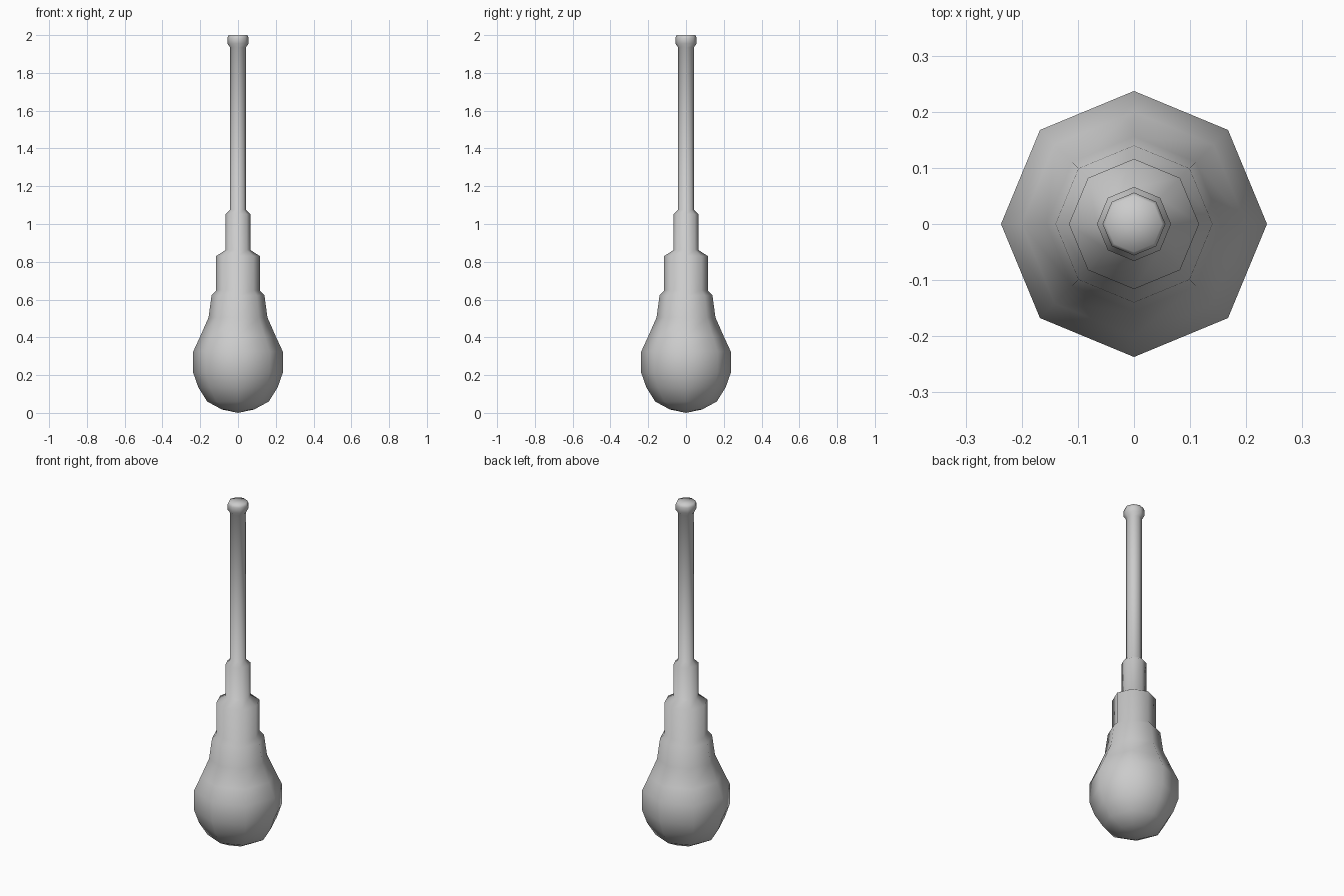
import bpy, bmesh, math

if "Cube" in bpy.data.objects:
    bpy.data.objects.remove(bpy.data.objects["Cube"])

SIDES = 8

# Profile (radius, height) from the bottom tip to the top cap
bulb = [(0.085, 0.018), (0.163, 0.06), (0.21, 0.135), (0.237, 0.212),
        (0.237, 0.325), (0.2, 0.405), (0.156, 0.505)]
collar = [(0.14, 0.622), (0.116, 0.648)]
sleeve = [(0.116, 0.83), (0.066, 0.862)]
ferrule = [(0.066, 1.052), (0.042, 1.075)]
rod = [(0.042, 1.935)]
knob = [(0.056, 1.955), (0.056, 1.985), (0.05, 2.0)]


def lathe(name, profile, z_bottom, z_top):
    """Revolve a profile into a closed, smooth, eight-sided body."""
    bm = bmesh.new()
    rings = []
    for r, z in profile:
        rings.append([bm.verts.new((r * math.cos(a), r * math.sin(a), z))
                      for a in (2 * math.pi * i / SIDES for i in range(SIDES))])
    low = bm.verts.new((0, 0, z_bottom))
    high = bm.verts.new((0, 0, z_top))
    for i in range(SIDES):
        j = (i + 1) % SIDES
        for a, b in zip(rings, rings[1:]):
            bm.faces.new((a[i], a[j], b[j], b[i]))
        bm.faces.new((low, rings[0][j], rings[0][i]))
        bm.faces.new((high, rings[-1][i], rings[-1][j]))
    for f in bm.faces:
        f.smooth = True
    mesh = bpy.data.meshes.new(name)
    bm.to_mesh(mesh)
    bm.free()
    obj = bpy.data.objects.new(name, mesh)
    bpy.context.collection.objects.link(obj)
    return obj


# Bulb, stepped neck, rod and end knob form one continuous surface
lathe("stepped_handle_with_rod",
      bulb + collar + sleeve + ferrule + rod + knob, 0.0, 2.0)
